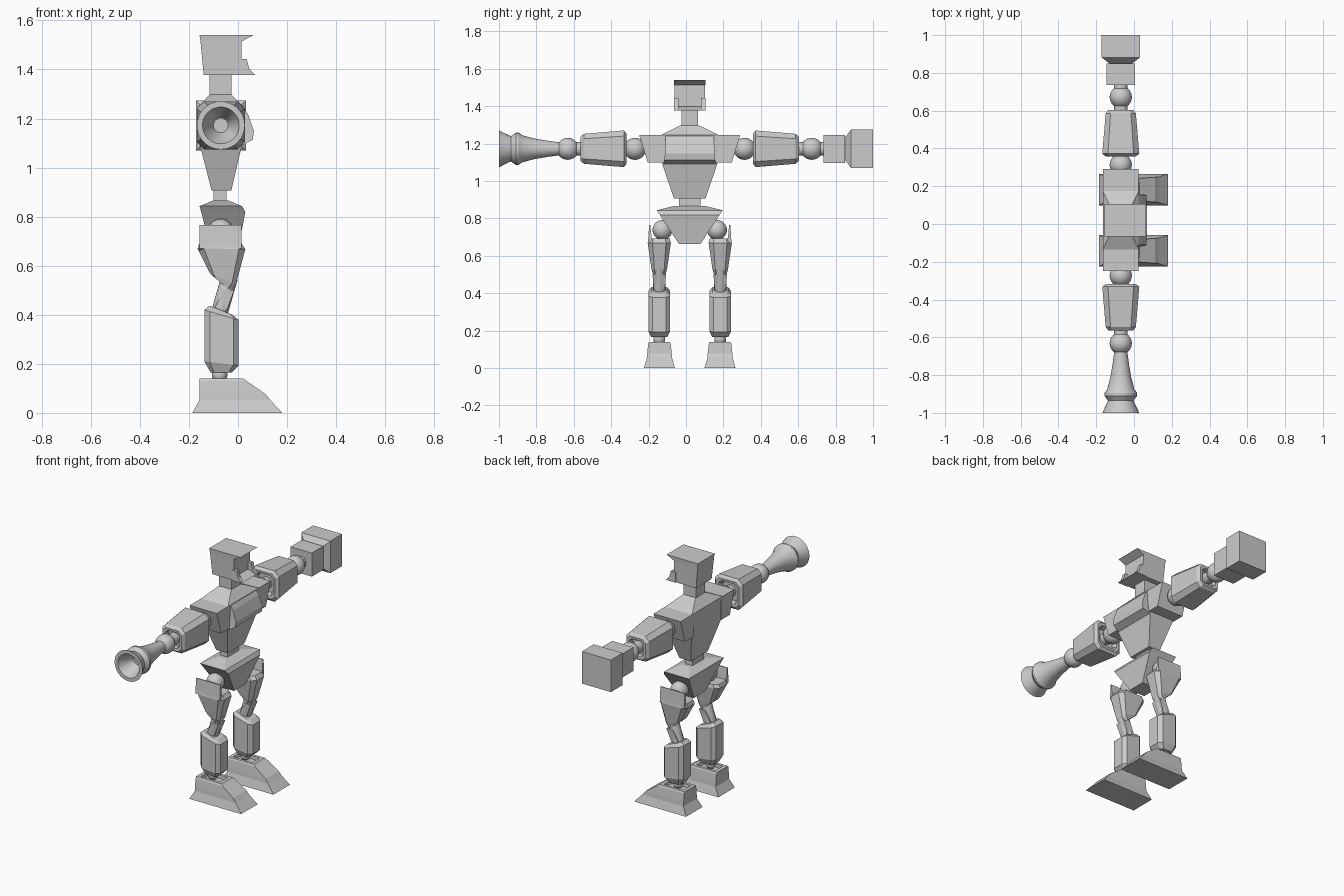
import bpy, bmesh
from math import cos, sin, pi
from mathutils import Vector

if "Cube" in bpy.data.objects:
    bpy.data.objects.remove(bpy.data.objects["Cube"])

XC, YC, ARM_Z = -0.07, 0.02, 1.172   # body centre line and arm height


def finish(name, bm, smooth=False):
    bmesh.ops.recalc_face_normals(bm, faces=bm.faces)
    me = bpy.data.meshes.new(name)
    bm.to_mesh(me)
    bm.free()
    ob = bpy.data.objects.new(name, me)
    bpy.context.collection.objects.link(ob)
    if smooth:
        bpy.ops.object.select_all(action='DESELECT')
        ob.select_set(True)
        bpy.context.view_layer.objects.active = ob
        bpy.ops.object.shade_smooth_by_angle(angle=0.6)
    return ob


def skin(name, rings, smooth=False):
    """Bridge equal-length point rings and cap both ends."""
    bm = bmesh.new()
    vs = [[bm.verts.new(p) for p in r] for r in rings]
    n = len(vs[0])
    for a, b in zip(vs, vs[1:]):
        for i in range(n):
            j = (i + 1) % n
            bm.faces.new((a[i], a[j], b[j], b[i]))
    bm.faces.new(vs[0])
    bm.faces.new(vs[-1])
    return finish(name, bm, smooth)


def ring(x0, x1, h, zb, zf=None, c=0.0, y=YC):
    """Rectangle (chamfered by c) in x/y; back edge at zb, front edge at zf."""
    zf = zb if zf is None else zf
    if c:
        pts = [(x0, -h + c), (x0 + c, -h), (x1 - c, -h), (x1, -h + c),
               (x1, h - c), (x1 - c, h), (x0 + c, h), (x0, h - c)]
    else:
        pts = [(x0, -h), (x1, -h), (x1, h), (x0, h)]
    return [(px, y + py, zb + (zf - zb) * (px - x0) / (x1 - x0)) for px, py in pts]


def arm_ring(s, d, h, c=0.0):
    """Ring around the arm axis at distance d from the body centre."""
    return [(px + XC, YC + s * d, ARM_Z + py) for px, py, _ in ring(-h, h, h, 0, c=c, y=0)]


def prism(name, profile, y0, y1):
    """x/z profile extruded along y."""
    return skin(name, [[(x, y, z) for x, z in profile] for y in (y0, y1)])


def ball(name, p, r):
    bm = bmesh.new()
    bmesh.ops.create_uvsphere(bm, u_segments=24, v_segments=14, radius=r)
    bmesh.ops.translate(bm, vec=p, verts=bm.verts)
    return finish(name, bm, True)


def turned(name, s, profile, n=32):
    """Round part on the arm axis from (distance, radius) pairs."""
    return skin(name, [[(XC + r * cos(2 * pi * i / n), YC + s * d, ARM_Z + r * sin(2 * pi * i / n))
                        for i in range(n)] for d, r in profile], True)


def rod(name, a, b, r, n=20):
    a, b = Vector(a), Vector(b)
    q = (b - a).to_track_quat('Z', 'Y')
    return skin(name, [[p + q @ Vector((r * cos(2 * pi * i / n), r * sin(2 * pi * i / n), 0))
                        for i in range(n)] for p in (a, b)], True)


# head, visor brim, chin and neck
skin("head", [ring(-.14, .014, .078, 1.377), ring(-.153, .014, .083, 1.516),
              ring(-.157, .014, .085, 1.54)])
skin("visor_brim", [[(.012, YC - .083, 1.514), (.014, YC - .083, 1.514), (.014, YC + .083, 1.514), (.012, YC + .083, 1.514)],
                    ring(.012, .063, .085, 1.54)])
prism("chin", [(0, 1.4), (.025, 1.395), (.07, 1.377), (0, 1.377)], YC - .08, YC + .08)
for s in (-1, 1):
    prism("cheek_guard", [(0, 1.443), (.035, 1.443), (.046, 1.403), (.07, 1.377), (0, 1.377)],
          YC + s * .06, YC + s * .083)
skin("neck", [ring(-.116, -.027, .045, 1.28), ring(-.116, -.027, .045, 1.38)])

# torso, chest plate and waist
skin("torso", [ring(-.108, -.027, .085, .907), ring(-.157, .018, .15, 1.1),
               ring(-.165, .025, .155, 1.245), ring(-.116, -.027, .05, 1.297)])
skin("chest_plate", [ring(-.05, .015, .142, 1.09), ring(-.05, .06, .135, 1.113),
                     ring(-.05, .065, .133, 1.148), ring(-.05, .042, .13, 1.215),
                     ring(-.05, .022, .13, 1.246)])
skin("waist", [ring(-.1, -.047, .058, .85), ring(-.1, -.047, .058, .915)])
skin("pelvis", [ring(-.11, .0, .058, .664), ring(-.15, .03, .16, .819),
                ring(-.157, .016, .177, .843), ring(-.1, -.04, .085, .866)])

for s in (-1, 1):
    # shoulder block and arm joints
    skin("shoulder_block", [[(x, YC + s * y, z) for y, z in ((.14, 1.1), (.225, 1.1), (.27, 1.245), (.14, 1.245))]
                            for x in (-.165, .025)])
    ball("shoulder_joint", (XC, YC + s * .293, ARM_Z), .059)
    rod("arm_rod", (XC, YC + s * .29, ARM_Z), (XC, YC + s * .75, ARM_Z), .036)
    ball("elbow_joint", (XC, YC + s * .652, ARM_Z), .059)
    # upper arm shell with sunken ends
    skin("upper_arm", [arm_ring(s, d, h, c) for d, h, c in
                       ((.37, .055, .02), (.34, .065, .02), (.338, .08, .022), (.352, .098, .03),
                        (.565, .08, .026), (.583, .066, .022), (.581, .05, .018), (.555, .045, .016))])

    # leg
    y = YC + s * .163
    ball("hip_joint", (XC, YC + s * .146, .738), .053)
    skin("hip_guard", [[(x, YC + s * o, z) for o, z in ((.2, .66), (.224, .67), (.222, .69), (.217, .765), (.211, .765), (.203, .69))]
                       for x in (-.157, .014)])
    skin("thigh", [ring(*a, y=y) for a in
                   ((-.105, -.027, .036, .56, .495, .014), (-.114, -.008, .042, .568, .525, .016),
                    (-.165, .03, .062, .67, .668, .026), (-.157, .014, .056, .692, .692, .024))])
    rod("knee_rod", (-.035, y, .55), (-.078, y, .4), .034)
    skin("knee_block", [ring(-.1, -.045, .03, .42, y=y), ring(-.06, -.015, .036, .5, y=y)])
    skin("shin", [ring(*a, y=y) for a in
                  ((-.112, -.025, .042, .165, .165, .014), (-.137, .003, .058, .21, .193, .022),
                   (-.137, .003, .058, .42, .378, .022), (-.116, -.022, .042, .437, .4, .014))])
    ball("ankle_joint", (-.075, y, .155), .032)

    # foot with sunken top around the ankle
    fy = YC + s * .162
    skin("foot", [ring(*a, y=fy) for a in
                  ((-.186, .18, .083, 0), (-.157, .132, .068, .052), (-.157, .112, .066, .077),
                   (-.157, .035, .06, .13), (-.157, .022, .055, .14),
                   (-.135, .0, .038, .14), (-.13, -.005, .036, .12))])

# flared cannon with hollow muzzle
turned("cannon", -1, [(.69, .034), (.76, .043), (.83, .055), (.895, .072), (.915, .086), (.93, .086),
                      (.955, .068), (.962, .07), (1.02, .098), (1.02, .075), (.93, .032), (.925, .03)])

# block fist
skin("wrist_block", [arm_ring(1, d, .075) for d in (.715, .83)])
skin("fist", [arm_ring(1, d, h) for d, h in ((.83, .06), (.862, .102), (.98, .102))])
